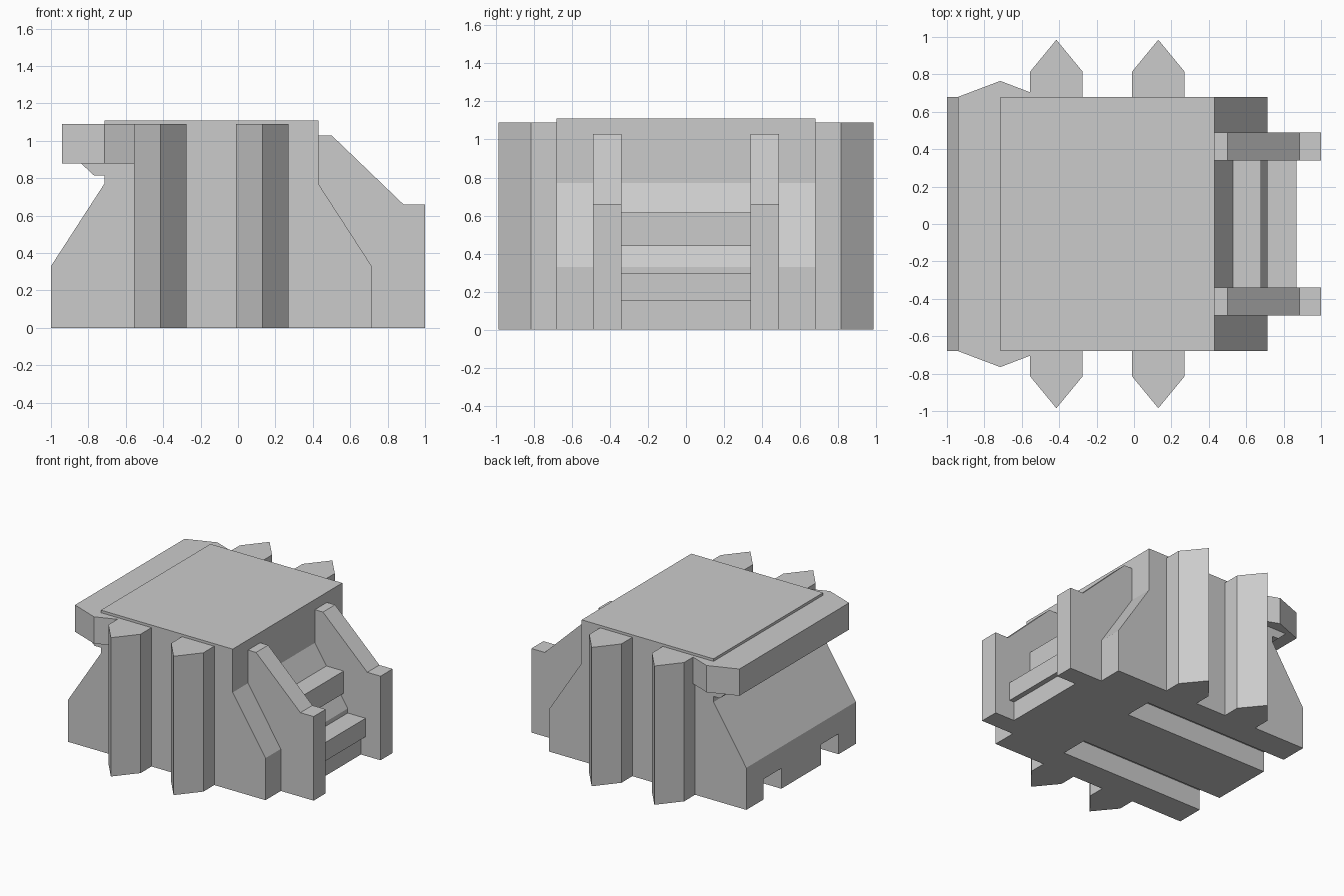
import bpy, bmesh
from mathutils import Vector

if "Cube" in bpy.data.objects:
    bpy.data.objects.remove(bpy.data.objects["Cube"])


def prism(name, pts, lo, hi, axis):
    """Extrude a 2D profile: axis 'Y' uses (x, z) points, axis 'Z' uses (x, y) points."""
    bm = bmesh.new()
    place = (lambda a, b: (a, lo, b)) if axis == 'Y' else (lambda a, b: (a, b, lo))
    step = Vector((0, hi - lo, 0)) if axis == 'Y' else Vector((0, 0, hi - lo))
    face = bm.faces.new([bm.verts.new(place(a, b)) for a, b in pts])
    ext = bmesh.ops.extrude_face_region(bm, geom=[face], use_keep_orig=True)
    verts = [g for g in ext['geom'] if isinstance(g, bmesh.types.BMVert)]
    bmesh.ops.translate(bm, vec=step, verts=verts)
    bmesh.ops.recalc_face_normals(bm, faces=bm.faces)
    mesh = bpy.data.meshes.new(name)
    bm.to_mesh(mesh)
    bm.free()
    obj = bpy.data.objects.new(name, mesh)
    bpy.context.collection.objects.link(obj)
    return obj


def rect(x0, x1, z0, z1):
    return [(x0, z0), (x1, z0), (x1, z1), (x0, z1)]


# Main block with sloping skirts at both ends
body = prism("body", [(-1, 0), (-1, .33), (-.715, .77), (-.715, 1.11),
                      (.43, 1.11), (.43, .77), (.715, .33), (.715, 0)], -.68, .68, 'Y')

# Two channels under the body, open at the left end
for y0, y1 in ((.245, .465), (-.465, -.245)):
    cutter = prism("channel_cutter", rect(-1.1, .26, -.1, .16), y0, y1, 'Y')
    cutter.hide_render = True
    cutter.hide_set(True)
    mod = body.modifiers.new("channel", 'BOOLEAN')
    mod.operation = 'DIFFERENCE'
    mod.solver = 'EXACT'
    mod.object = cutter

# Pointed buttresses on the front and back walls
for side, s in (("front", -1), ("back", 1)):
    for x in (-.415, .13):
        prism(side + "_buttress", [(x - .14, s * .64), (x - .14, s * .815), (x, s * .985),
                                   (x + .14, s * .815), (x + .14, s * .64)], 0, 1.09, 'Z')

# Overhanging ledge at the left end, with a small bracket below it
half = [(-.94, .68), (-.715, .765), (-.545, .70)]
prism("ledge", half + [(x, -y) for x, y in reversed(half)], .88, 1.09, 'Z')
prism("ledge_bracket", [(-.845, .885), (-.77, .815), (-.69, .815), (-.69, .885)],
      -.68, .68, 'Y')

# Stair side walls
for y0, y1 in ((-.49, -.34), (.34, .49)):
    prism("stair_side", [(.40, 1.03), (.50, 1.03), (.885, .66), (1, .66), (1, 0),
                         (.68, 0), (.68, .33), (.40, .75)], y0, y1, 'Y')

# Stair treads and the base under the lowest one
prism("upper_step", rect(.50, .68, .44, .615), -.34, .34, 'Y')
prism("lower_step", rect(.69, .87, .15, .295), -.34, .34, 'Y')
prism("step_base", rect(.69, .83, 0, .15), -.34, .34, 'Y')
